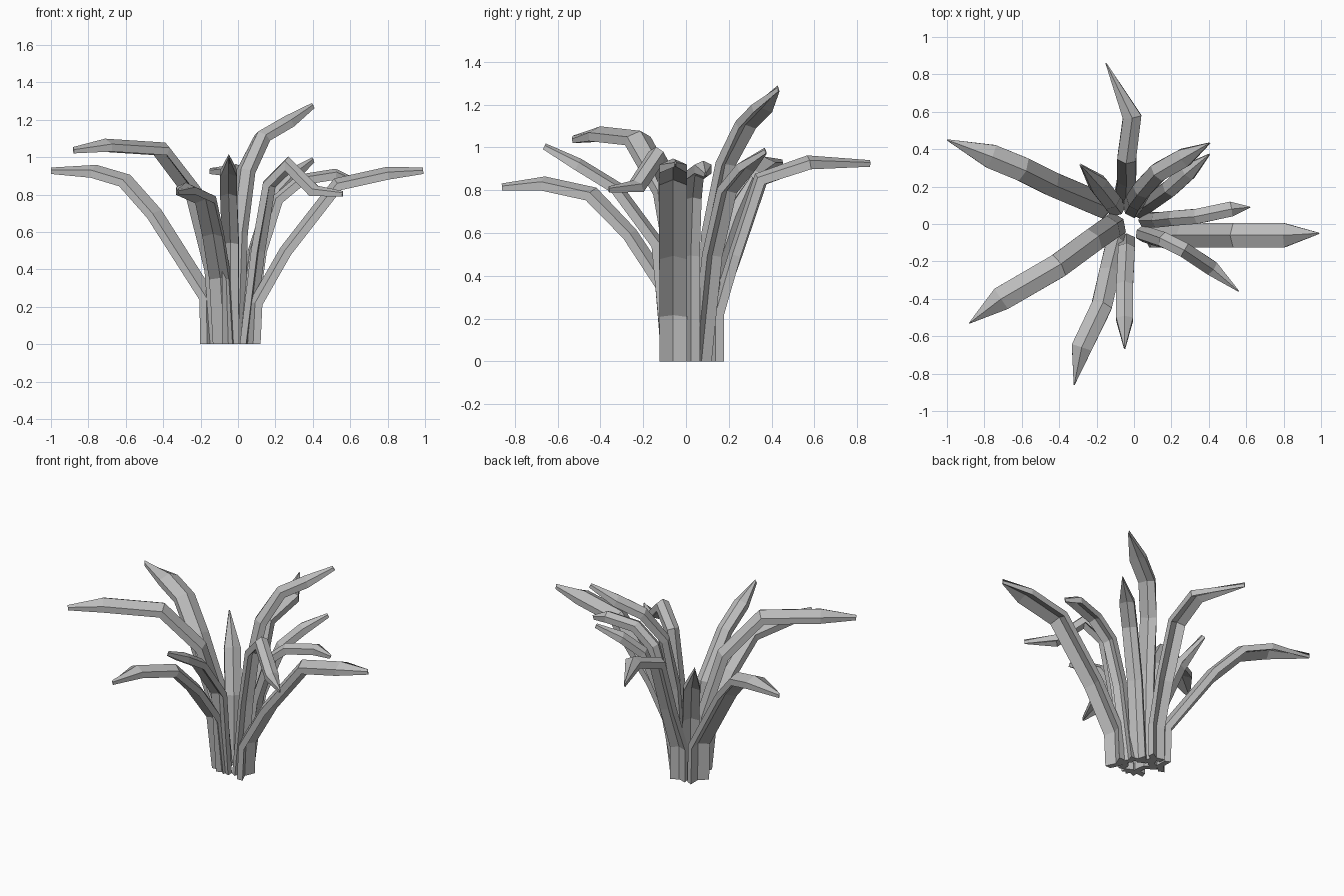
import bpy
import bmesh
from mathutils import Vector

cube = bpy.data.objects.get("Cube")
if cube:
    bpy.data.objects.remove(cube)

leaf_grey = bpy.data.materials.new("leaf_grey")
leaf_grey.use_nodes = True
colour = (0.5, 0.5, 0.5, 1)
leaf_grey.diffuse_color = colour
leaf_grey.node_tree.nodes["Principled BSDF"].inputs["Base Color"].default_value = colour

WALL = 0.04    # thickness of the leaf edge
FOLD = 0.22    # height of the central fold, as a share of the width


def leaf(name, width, *path):
    """Sweep a folded, ridge-backed section along a bent path to a pointed tip."""
    points = [Vector(p) for p in path]
    last = len(points) - 1
    overall = points[-1] - points[0]
    ridge = width * FOLD
    bm = bmesh.new()
    rings = []
    for i, point in enumerate(points):
        before = (point - points[i - 1]).normalized() if i else None
        after = (points[i + 1] - point).normalized() if i < last else None
        before, after = before or after, after or before
        tangent = (before + after).normalized()
        mitre = 1 / max(tangent.dot(after), 0.7)
        heading = Vector((tangent.x, tangent.y, 0))
        if heading.length < 0.3:
            heading = Vector((overall.x, overall.y, 0))
        side = heading.normalized().cross(Vector((0, 0, 1)))
        normal = side.cross(tangent).normalized() * mitre
        half = width / 2 if i < last else 0.003
        scale = 1 if i < last else 0.5
        section = [(-half, 0), (0, ridge), (half, 0),
                   (half, -WALL), (0, ridge - WALL), (-half, -WALL)]
        ring = []
        for across, up in section:
            co = point + side * across + normal * up * scale
            if i == 0:
                co.z = 0
            ring.append(bm.verts.new(co))
        rings.append(ring)

    # Skin between the rings, and folded end caps
    for low, high in zip(rings, rings[1:]):
        for k in range(6):
            n = (k + 1) % 6
            bm.faces.new((low[k], low[n], high[n], high[k]))
    for ring in (rings[0], rings[-1]):
        a, b, c, d, e, f = ring
        bm.faces.new((a, b, e, f))
        bm.faces.new((b, c, d, e))
    bmesh.ops.recalc_face_normals(bm, faces=bm.faces)
    mesh = bpy.data.meshes.new(name)
    bm.to_mesh(mesh)
    bm.free()
    mesh.materials.append(leaf_grey)
    obj = bpy.data.objects.new(name, mesh)
    bpy.context.collection.objects.link(obj)


# Leaves on the right side
leaf("right_back_leaf", 0.13, (-.14, .09, 0), (-.145, .09, .25), (-.43, .21, .7),
     (-.59, .29, .88), (-.76, .36, .93), (-1, .45, .93))
leaf("right_front_leaf", 0.13, (-.08, .01, 0), (-.11, -.01, .4), (-.21, -.08, .8),
     (-.4, -.22, 1.05), (-.71, -.4, 1.07), (-.88, -.53, 1.04))
leaf("right_short_leaf", 0.1, (-.08, .07, 0), (-.11, .11, .42), (-.18, .2, .68),
     (-.28, .31, .86))

# Leaves leaning to the front
leaf("front_drooping_leaf", 0.11, (-.07, -.06, 0), (-.09, -.09, .36), (-.13, -.25, .6),
     (-.17, -.43, .79), (-.28, -.66, .84), (-.32, -.86, .82))
leaf("front_upright_leaf", 0.09, (-.04, -.07, 0), (-.04, -.12, .55), (-.05, -.32, .82),
     (-.05, -.5, .93), (-.05, -.66, 1.01))

# Leaves on the left side
leaf("left_wide_leaf", 0.13, (.08, -.06, 0), (.09, -.06, .22), (.25, -.06, .5),
     (.53, -.06, .86), (.8, -.06, .92), (.99, -.05, .93))
leaf("left_bent_leaf", 0.08, (.03, -.04, 0), (.09, -.06, .5), (.15, -.08, .86),
     (.27, -.14, .98), (.42, -.24, .83), (.56, -.36, .81))
leaf("left_thin_leaf", 0.08, (.04, .02, 0), (.11, .02, .5), (.2, .03, .78),
     (.33, .04, .89), (.52, .08, .92), (.62, .09, .88))

# Leaves leaning to the back
leaf("back_left_short_leaf", 0.09, (.01, .06, 0), (.08, .11, .5), (.18, .18, .81),
     (.28, .27, .92), (.4, .37, .99))
leaf("back_left_tall_leaf", 0.1, (-.03, .07, 0), (-.01, .11, .6), (.03, .17, .93),
     (.12, .27, 1.12), (.26, .35, 1.2), (.4, .43, 1.28))
leaf("back_leaf", 0.1, (-.05, .13, 0), (-.05, .13, .22), (-.04, .22, .5),
     (-.04, .34, .86), (-.01, .57, .94), (-.15, .86, .93))
